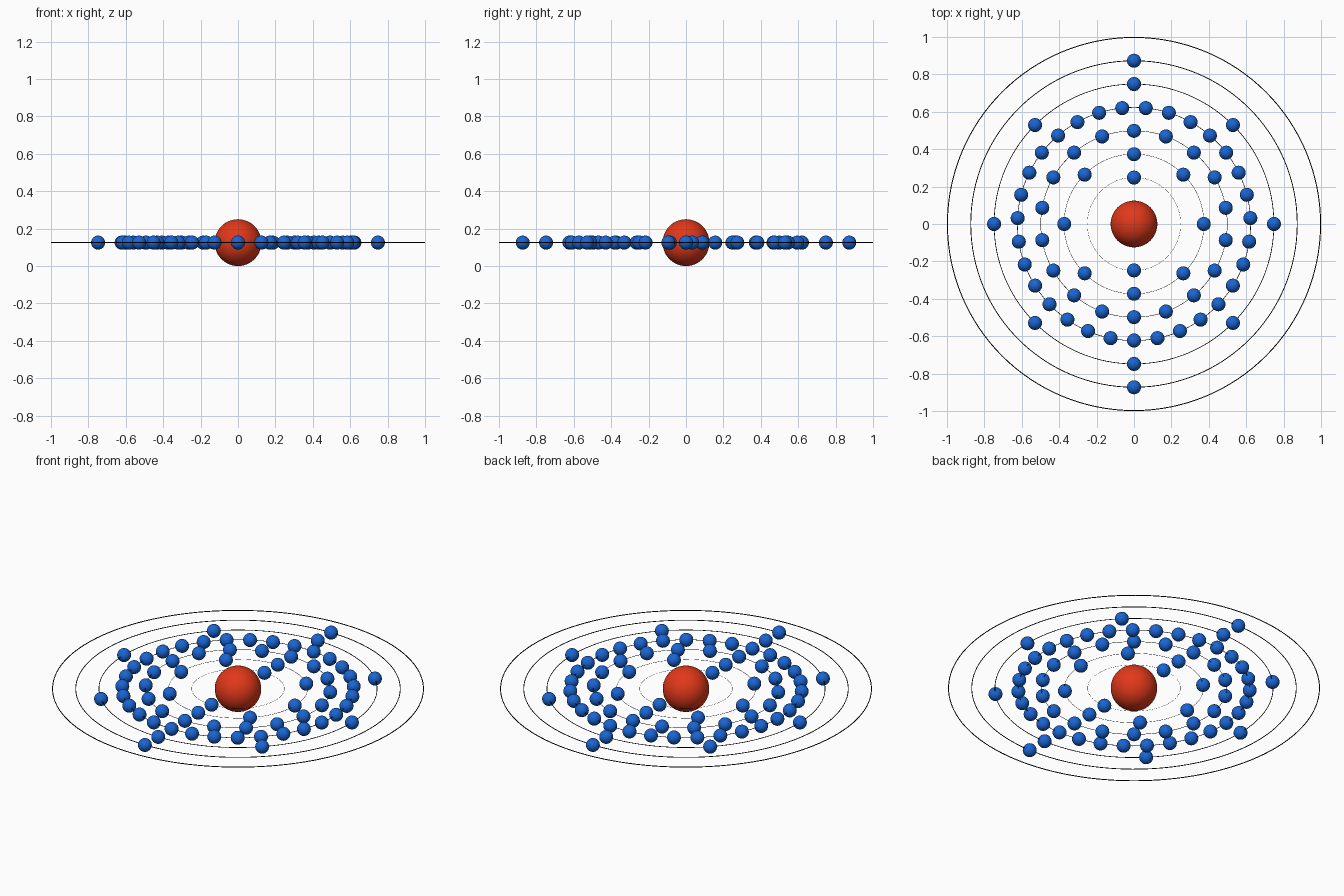
import bpy
from math import sin, cos, pi

if "Cube" in bpy.data.objects:
    bpy.data.objects.remove(bpy.data.objects["Cube"])

Z = 0.125            # height of the orbital plane
STEP = 0.125         # spacing between orbits


def material(name, rgb):
    m = bpy.data.materials.new(name)
    m.diffuse_color = (*rgb, 1)
    m.use_nodes = True
    m.node_tree.nodes["Principled BSDF"].inputs["Base Color"].default_value = m.diffuse_color
    return m


RED = material("red", (0.75, 0.04, 0.01))
BLUE = material("blue", (0.01, 0.13, 0.65))
BLACK = material("black", (0.0, 0.0, 0.0))


def finish(name, mat):
    ob = bpy.context.object
    ob.name = name
    ob.data.materials.append(mat)
    bpy.ops.object.shade_smooth()
    return ob


# Nucleus
bpy.ops.mesh.primitive_uv_sphere_add(segments=48, ring_count=24, radius=0.125, location=(0, 0, Z))
finish("nucleus", RED)

# Orbit rings, slightly thicker towards the outside
for i in range(7):
    r = STEP * (i + 2)
    tube = 0.0025 * r
    bpy.ops.mesh.primitive_torus_add(major_segments=128, minor_segments=8,
                                     major_radius=r - tube, minor_radius=tube, location=(0, 0, Z))
    finish(f"orbit_{i + 1}", BLACK)

# Electrons, evenly spread on each shell starting from the front (-y); all share one mesh
bpy.ops.mesh.primitive_uv_sphere_add(segments=24, ring_count=14, radius=0.0375)
first = finish("electron", BLUE)
mesh = first.data
bpy.data.objects.remove(first)
for shell, count in enumerate((2, 8, 18, 31, 8, 2)):
    r = STEP * (shell + 2) - 0.002
    for k in range(count):
        a = -pi / 2 + 2 * pi * k / count
        ob = bpy.data.objects.new(f"electron_{shell + 1}_{k + 1}", mesh)
        ob.location = (r * cos(a), r * sin(a), Z)
        bpy.context.collection.objects.link(ob)
